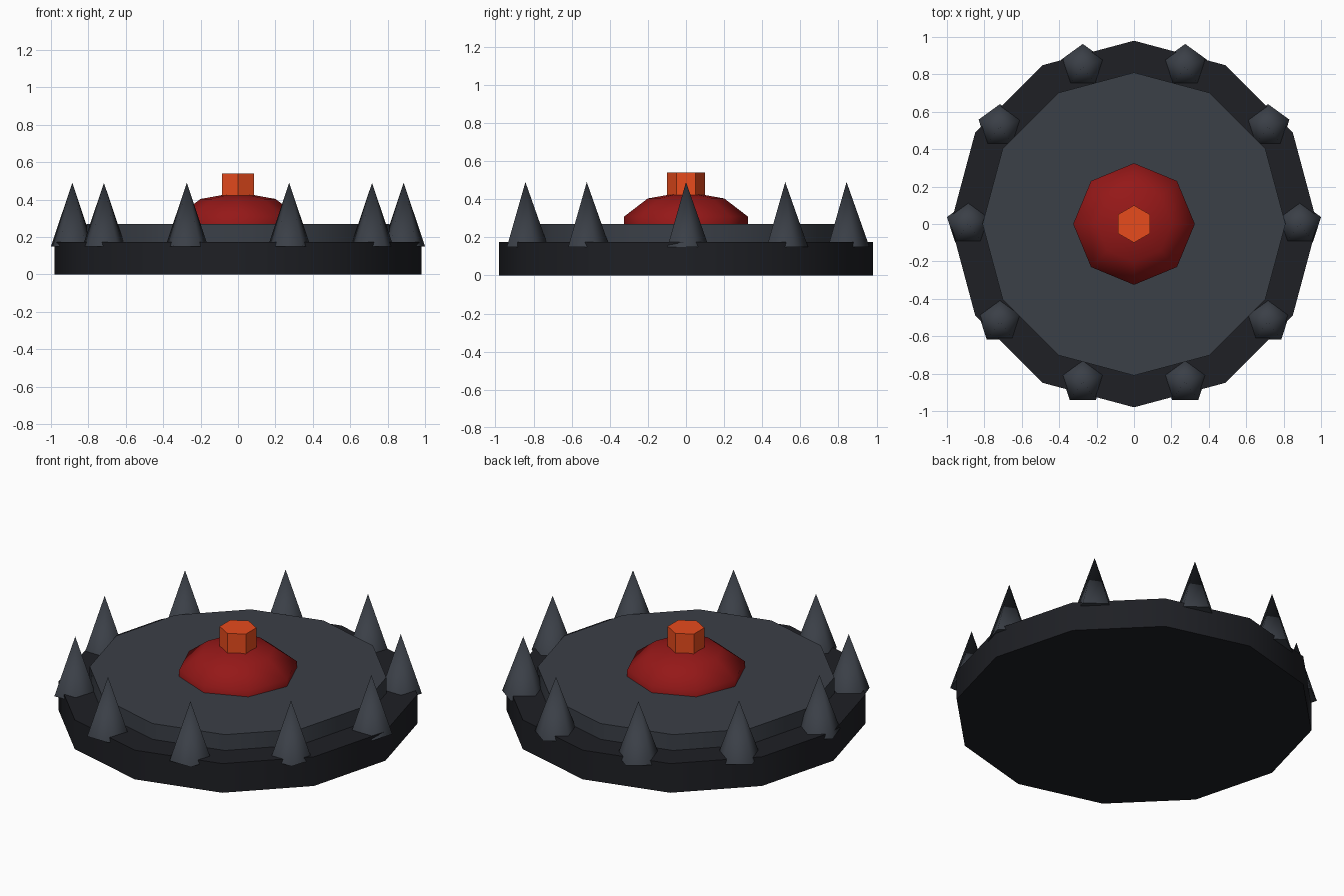
import bpy
from math import cos, sin, tau, radians

if "Cube" in bpy.data.objects:
    bpy.data.objects.remove(bpy.data.objects["Cube"])


def material(name, rgb):
    m = bpy.data.materials.new(name)
    m.diffuse_color = (*rgb, 1)
    m.use_nodes = True
    m.node_tree.nodes["Principled BSDF"].inputs["Base Color"].default_value = m.diffuse_color
    return m


def finish(name, mat, angle):
    ob = bpy.context.object
    ob.name = name
    ob.data.materials.append(mat)
    bpy.ops.object.shade_smooth_by_angle(angle=radians(angle))
    return ob


def cylinder(name, sides, radius, z0, z1, mat, angle=40):
    bpy.ops.mesh.primitive_cylinder_add(vertices=sides, radius=radius, depth=z1 - z0,
                                        location=(0, 0, (z0 + z1) / 2))
    return finish(name, mat, angle)


dark = material("dark_metal", (0.013, 0.014, 0.018))
grey = material("grey_metal", (0.043, 0.050, 0.063))
red = material("red", (0.30, 0.009, 0.009))
orange = material("orange", (0.80, 0.07, 0.012))

# Stepped twelve-sided body
cylinder("base_plate", 12, 0.98, 0, 0.175, dark)
cylinder("upper_plate", 12, 0.81, 0.13, 0.27, grey)

# Pressure dome and button
bpy.ops.mesh.primitive_uv_sphere_add(segments=8, ring_count=5, radius=1, location=(0, 0, 0.25))
bpy.context.object.scale = (0.342, 0.342, 0.19)
bpy.ops.object.transform_apply(location=False, rotation=False, scale=True)
finish("pressure_dome", red, 60)
cylinder("trigger_button", 6, 0.10, 0.38, 0.54, orange)

# Ring of ten five-sided spikes
for i in range(10):
    a = tau * i / 10
    bpy.ops.mesh.primitive_cone_add(vertices=5, radius1=0.12, radius2=0, depth=0.34,
                                    location=(0.886 * cos(a), 0.886 * sin(a), 0.32))
    finish(f"spike_{i + 1}", grey, 75)
